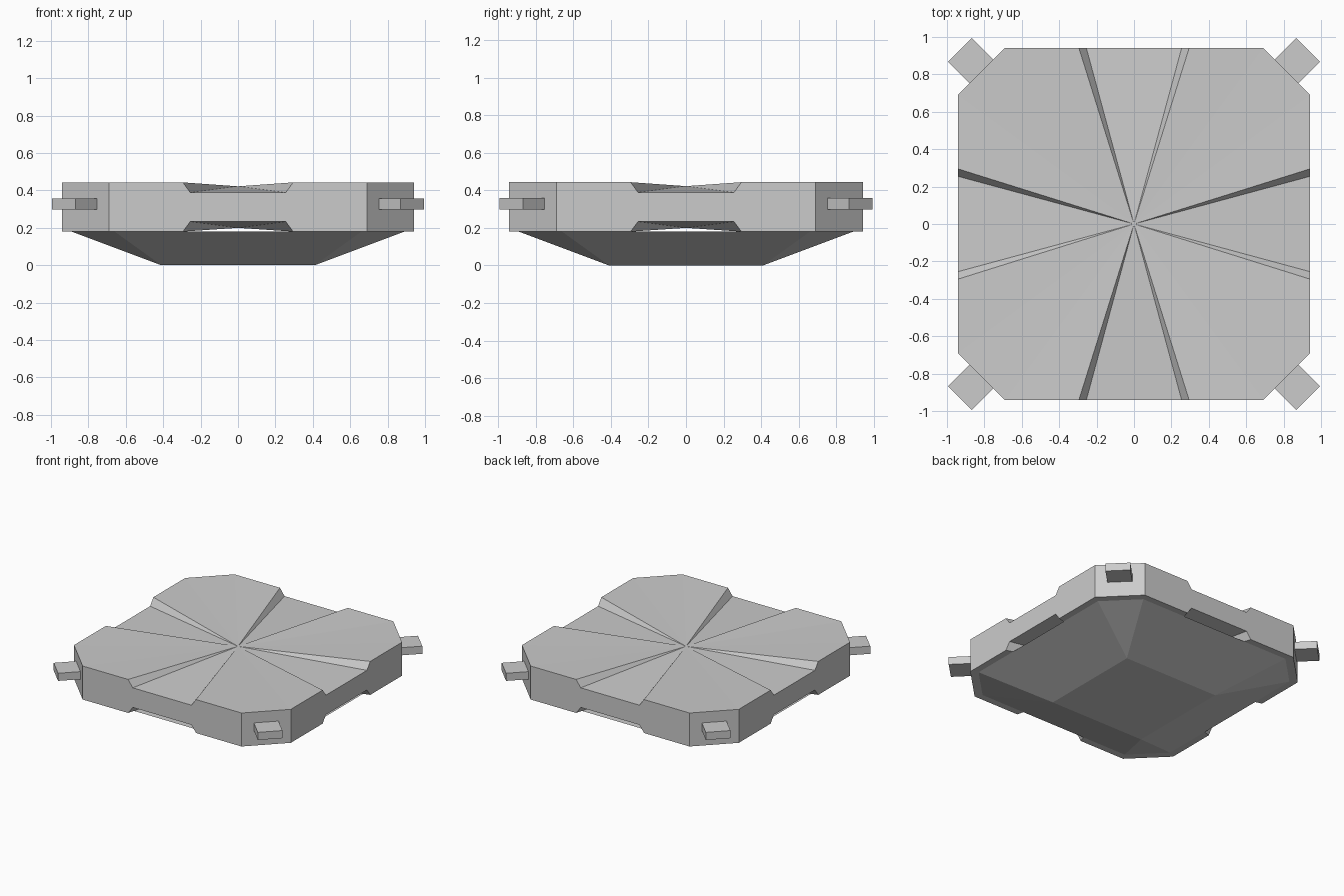
import bpy, bmesh, math
from mathutils import Matrix, Vector

if "Cube" in bpy.data.objects:
    bpy.data.objects.remove(bpy.data.objects["Cube"])

grey = bpy.data.materials.new("plain grey")
grey.diffuse_color = (0.6, 0.6, 0.6, 1)
grey.use_nodes = True
grey.node_tree.nodes["Principled BSDF"].inputs["Base Color"].default_value = grey.diffuse_color


def finish(bm, name):
    bmesh.ops.recalc_face_normals(bm, faces=bm.faces)
    me = bpy.data.meshes.new(name)
    bm.to_mesh(me)
    bm.free()
    me.materials.append(grey)
    ob = bpy.data.objects.new(name, me)
    bpy.context.collection.objects.link(ob)
    return ob


def four_sides(profile):
    """Repeat one side's (x, y, ...) points around the four sides."""
    out = []
    for k in range(4):
        c, s = round(math.cos(k * math.pi / 2)), round(math.sin(k * math.pi / 2))
        out += [(c * p[0] - s * p[1], s * p[0] + c * p[1], *p[2:]) for p in profile]
    return out


# Octagonal slab: fan top and bottom, with shallow notches mid-side
H = 0.942
LO, HI = (0.18, 0.443), (0.234, 0.388)
side = [(x, -H, *(HI if abs(x) < 0.27 else LO))
        for x in (-0.69, -0.295, -0.255, 0.255, 0.295, 0.69)]
rim = four_sides(side)
bm = bmesh.new()
bottom = [bm.verts.new((x, y, a)) for x, y, a, b in rim]
top = [bm.verts.new((x, y, b)) for x, y, a, b in rim]
mid_bottom = bm.verts.new((0, 0, 0.2))
mid_top = bm.verts.new((0, 0, 0.422))
n = len(rim)
for i in range(n):
    j = (i + 1) % n
    bm.faces.new((bottom[i], bottom[j], top[j], top[i]))
    bm.faces.new((top[i], top[j], mid_top))
    bm.faces.new((bottom[j], bottom[i], mid_bottom))
finish(bm, "notched_slab")

# Tapered base: octagonal upper rim down to a square foot
bm = bmesh.new()
up = [bm.verts.new((x, y, 0.18)) for x, y in four_sides([(-0.66, -0.89), (0.66, -0.89)])]
foot = [bm.verts.new((x, y, 0)) for x, y in four_sides([(-0.41, -0.41)])]
bm.faces.new(up)
bm.faces.new(foot[::-1])
for k in range(4):
    a, b = up[2 * k], up[2 * k + 1]
    bm.faces.new((foot[k], foot[(k + 1) % 4], b, a))
    bm.faces.new((foot[(k + 1) % 4], up[(2 * k + 2) % 8], b))
finish(bm, "tapered_base")

# Corner pegs pointing out diagonally
inner, outer = 1.14, 1.316
for k in range(4):
    bm = bmesh.new()
    m = (Matrix.Rotation(math.pi / 4 + k * math.pi / 2, 4, 'Z')
         @ Matrix.Translation(Vector(((inner + outer) / 2, 0, 0.328)))
         @ Matrix.Diagonal((outer - inner, 0.178, 0.06, 1)))
    bmesh.ops.create_cube(bm, size=1, matrix=m)
    finish(bm, "corner_peg_%d" % (k + 1))
